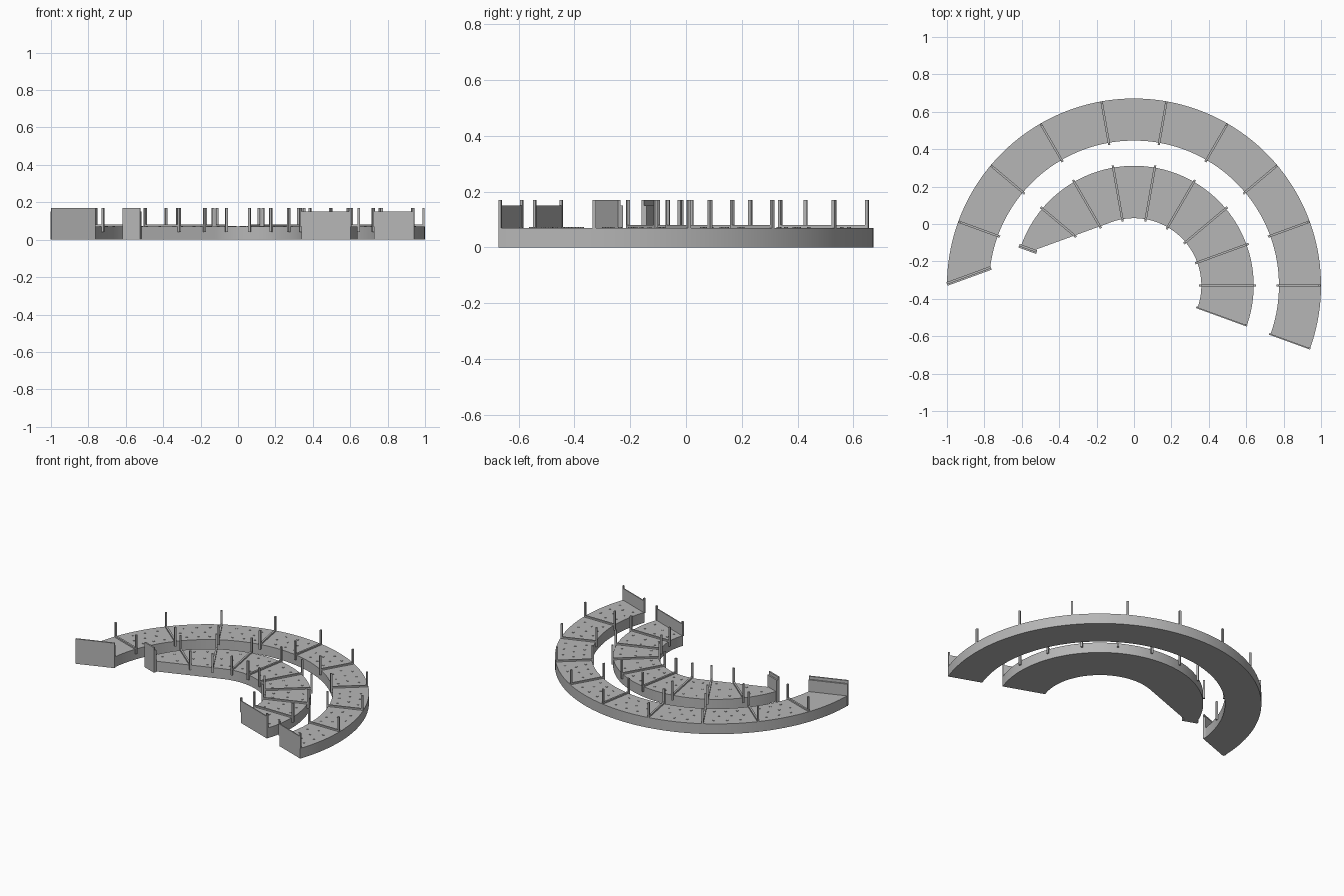
import bpy, bmesh, math
from mathutils import Matrix, Vector

cube = bpy.data.objects.get("Cube")
if cube:
    bpy.data.objects.remove(cube, do_unlink=True)

CENTRE = Vector((0, -0.329, 0))
CUT = 0.36            # distance of the straight cut from the centre
DECK = 0.07
TOP = 0.17

grey = bpy.data.materials.new("concrete grey")
grey.use_nodes = True
grey.diffuse_color = (0.47, 0.47, 0.47, 1)
grey.node_tree.nodes["Principled BSDF"].inputs["Base Color"].default_value = (0.47, 0.47, 0.47, 1)


def polar(r, deg, z=0.0):
    a = math.radians(deg)
    return CENTRE + Vector((r * math.cos(a), r * math.sin(a), z))


def finish(name, bm, smooth=False):
    bmesh.ops.recalc_face_normals(bm, faces=bm.faces)
    mesh = bpy.data.meshes.new(name)
    bm.to_mesh(mesh)
    bm.free()
    mesh.materials.append(grey)
    ob = bpy.data.objects.new(name, mesh)
    bpy.context.collection.objects.link(ob)
    if smooth:
        bpy.ops.object.select_all(action='DESELECT')
        ob.select_set(True)
        bpy.context.view_layer.objects.active = ob
        bpy.ops.object.shade_smooth_by_angle(angle=math.radians(30))
    return ob


def add_box(bm, deg, r, t, z):
    """Box in a frame whose x axis points outwards at the given angle."""
    size = [b - a for a, b in (r, t, z)]
    mid = [(a + b) / 2 for a, b in (r, t, z)]
    m = (Matrix.Translation(CENTRE) @ Matrix.Rotation(math.radians(deg), 4, 'Z')
         @ Matrix.Translation(mid) @ Matrix.Diagonal((*size, 1)))
    bmesh.ops.create_cube(bm, size=1, matrix=m)


def inner_radius(r, deg):
    """Inner edge follows the arc, then the straight cut."""
    return r if deg <= 110 else max(r, CUT / math.cos(math.radians(deg - 110)))


def ring(name, r_in, r_out, end_in, end_out, steps=90):
    bm = bmesh.new()
    loops = []
    for i in range(steps + 1):
        f = i / steps
        a = -20 + f * (end_in + 20)
        b = -20 + f * (end_out + 20)
        ri = inner_radius(r_in, a)
        pts = [polar(ri, a), polar(r_out, b), polar(r_out, b, DECK), polar(ri, a, DECK)]
        loops.append([bm.verts.new(p) for p in pts])
    for p, q in zip(loops, loops[1:]):
        for k in range(4):
            n = (k + 1) % 4
            bm.faces.new((p[k], p[n], q[n], q[k]))
    bm.faces.new(loops[0])
    bm.faces.new(loops[-1])
    finish(name, bm, True)


def dividers(name, r_in, r_out, angles, overhang):
    """Low radial rails with a post at each end."""
    rails, posts = bmesh.new(), bmesh.new()
    w = 0.006
    for a in angles:
        lo = inner_radius(r_in, a)
        hi = r_out + overhang
        add_box(rails, a, (lo - 0.012, hi), (-w, w), (DECK, 0.08))
        add_box(posts, a, (lo - 0.012, lo), (-w, w), (0.04, TOP))
        add_box(posts, a, (hi - 0.012, hi), (-w, w), (0.04, TOP))
    finish(name + "_rails", rails)
    finish(name + "_posts", posts)


def studs(name, radii, starts, spread):
    bm = bmesh.new()
    for s in starts:
        for row, r in enumerate(radii):
            for offset in spread:
                a = s + offset + (2 if row % 2 else 0)
                if r > inner_radius(0, a) + 0.03:
                    bmesh.ops.create_cone(bm, cap_ends=True, segments=8, radius1=0.007,
                                          radius2=0.007, depth=0.004,
                                          matrix=Matrix.Translation(polar(r, a, DECK + 0.001)))
    finish(name, bm)


def end_fence(name, r_in, r_out):
    bm = bmesh.new()
    add_box(bm, -20, (r_in, r_out), (0, 0.007), (DECK, 0.15))
    for r in (r_in - 0.008, r_out - 0.008):
        add_box(bm, -20, (r, r + 0.01), (0, 0.01), (DECK, TOP))
    finish(name, bm)


def end_wall(name, deg, r, t):
    """Tall outer sheet backed by a slightly lower one."""
    bm = bmesh.new()
    mid = sum(t) / 2
    add_box(bm, deg, r, (t[0], mid), (0, 0.15))
    add_box(bm, deg, r, (mid, t[1]), (0, TOP))
    finish(name, bm)


# Where the straight cut meets each edge of the outer ring
cut_in = 110 + math.degrees(math.acos(CUT / 0.775))
cut_out = 110 + math.degrees(math.acos(CUT))

# Curved platforms
ring("inner_platform", CUT, 0.64, 160, 160)
ring("outer_platform", 0.775, 1.0, cut_in, cut_out)

# Dividers and deck studs
dividers("inner", CUT, 0.64, range(0, 141, 20), 0.012)
dividers("outer", 0.775, 0.998, range(0, 161, 20), 0)
studs("inner_studs", (0.41, 0.5, 0.595), range(-20, 141, 20), (5, 13))
studs("outer_studs", (0.82, 0.885, 0.95), range(-20, 141, 20), (4, 9, 14))

# End fences and end walls
end_fence("inner_end_fence", CUT, 0.64)
end_fence("outer_end_fence", 0.775, 1.0)
end_wall("inner_end_wall", 160, (0.55, 0.65), (0, 0.02))
end_wall("outer_end_wall", 200, (0.686, 0.937), (-CUT, -0.34))
